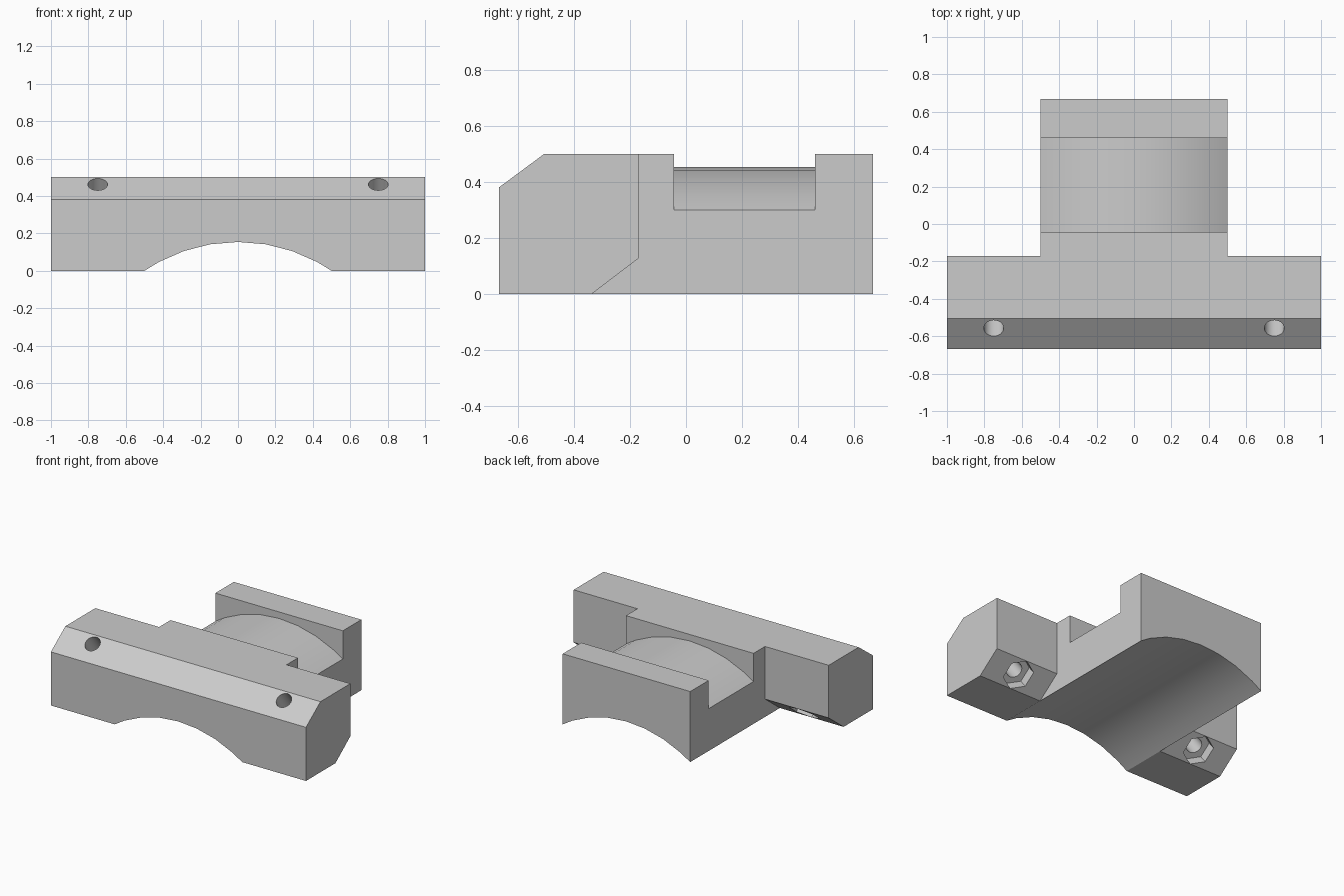
import bpy, bmesh, math
from mathutils import Matrix, Vector

cube = bpy.data.objects.get("Cube")
if cube:
    bpy.data.objects.remove(cube, do_unlink=True)

grey = bpy.data.materials.new("light grey")
grey.use_nodes = True
colour = (0.6, 0.6, 0.6, 1)
grey.diffuse_color = colour
grey.node_tree.nodes["Principled BSDF"].inputs["Base Color"].default_value = colour


def prism(name, points, start, end):
    """Extrude a closed outline of 3D points from offset start to offset end."""
    bm = bmesh.new()
    face = bm.faces.new([bm.verts.new(Vector(p) + Vector(start)) for p in points])
    out = bmesh.ops.extrude_face_region(bm, geom=[face])
    moved = [v for v in out["geom"] if isinstance(v, bmesh.types.BMVert)]
    bmesh.ops.translate(bm, verts=moved, vec=Vector(end) - Vector(start))
    bmesh.ops.recalc_face_normals(bm, faces=bm.faces)
    mesh = bpy.data.meshes.new(name)
    bm.to_mesh(mesh)
    bm.free()
    mesh.materials.append(grey)
    obj = bpy.data.objects.new(name, mesh)
    bpy.context.collection.objects.link(obj)
    return obj


def combine(target, tool, operation):
    """Apply a boolean and remove the tool."""
    tool.hide_render = True
    mod = target.modifiers.new("boolean", "BOOLEAN")
    mod.operation, mod.solver, mod.object = operation, "EXACT", tool
    bpy.context.view_layer.objects.active = target
    bpy.ops.object.modifier_apply(modifier=mod.name)
    bpy.data.objects.remove(tool, do_unlink=True)


# Crossbar with a top front bevel and a bottom rear bevel
BACK = 0.667
bar = [(-BACK, 0), (-0.337, 0), (-0.17, 0.127), (-0.17, 0.5), (-0.505, 0.5), (-BACK, 0.38)]
body = prism("clamp_body", [(0, y, z) for y, z in bar], (-1, 0, 0), (1, 0, 0))

# Stem running to the back
stem = [(-0.5, 0, 0), (0.5, 0, 0), (0.5, 0, 0.5), (-0.5, 0, 0.5)]
combine(body, prism("stem", stem, (0, -0.42, 0), (0, BACK, 0)), "UNION")

# Shallow arch shared by the underside tunnel and the saddle
RISE = 0.154
radius = (0.25 + RISE ** 2) / (2 * RISE)
step = math.radians(9.47)
angles = [i * step for i in range(-3, 4)]
arch = [(radius * math.sin(a), radius * math.cos(a) - radius + RISE) for a in angles]
arch = [(-0.5, 0)] + arch + [(0.5, 0)]

# Underside tunnel
tunnel = [(x, 0, z) for x, z in arch] + [(0.5, 0, -0.2), (-0.5, 0, -0.2)]
combine(body, prism("tunnel", tunnel, (0, -1, 0), (0, 1, 0)), "DIFFERENCE")

# Strap slot with a domed floor
floor = [(-0.7, 0)] + arch + [(0.7, 0), (0.7, 0.4), (-0.7, 0.4)]
slot = [(x, 0, z + 0.3) for x, z in floor]
combine(body, prism("slot", slot, (0, -0.042, 0), (0, 0.46, 0)), "DIFFERENCE")

# Slanted screw holes with hexagonal nut pockets
axis = Vector((0, 0.605, -0.796))
slope = Vector((0, 0.796, 0.605))


def ring(centre, r, sides):
    turns = [math.tau * i / sides for i in range(sides)]
    return [centre + r * (math.sin(t) * Vector((1, 0, 0)) + math.cos(t) * slope) for t in turns]


for side in (-1, 1):
    nut = Vector((side * 0.75, -0.254, 0.063))
    hole = prism("screw_hole", ring(nut, 0.053, 24), axis * -0.8, axis * 0.2)
    combine(body, hole, "DIFFERENCE")
    pocket = prism("nut_pocket", ring(nut, 0.105, 6), axis * -0.07, axis * 0.1)
    combine(body, pocket, "DIFFERENCE")

# Smooth curves, crisp edges
bpy.ops.object.select_all(action="DESELECT")
body.select_set(True)
bpy.context.view_layer.objects.active = body
bpy.ops.object.shade_smooth_by_angle(angle=math.radians(25))
